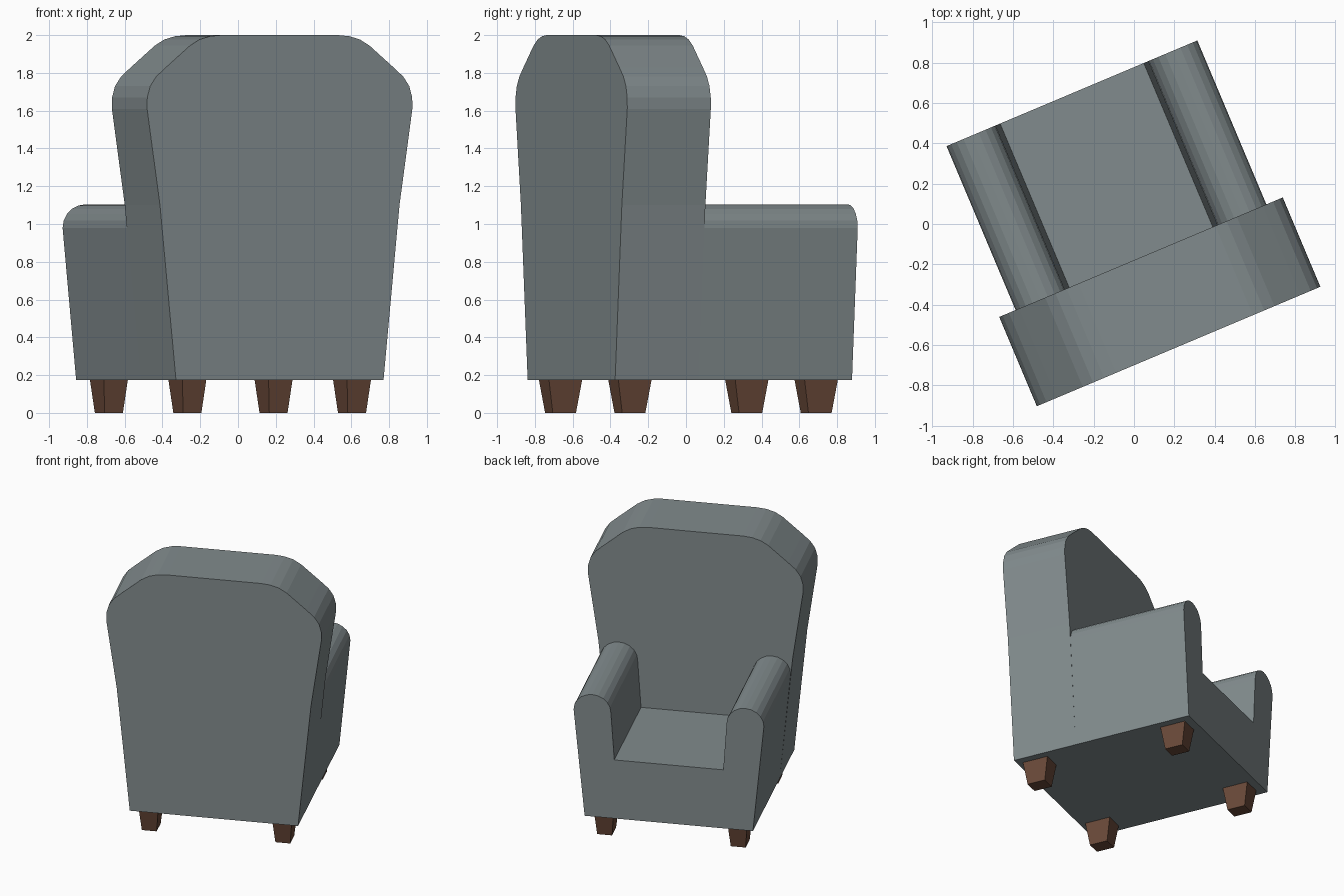
import bpy, bmesh, math

if "Cube" in bpy.data.objects:
    bpy.data.objects.remove(bpy.data.objects["Cube"])

TURN = math.radians(22.85)
ORIGIN = (-0.032 * math.cos(TURN), -0.032 * math.sin(TURN), 0)


def make_material(name, color):
    mat = bpy.data.materials.new(name)
    mat.diffuse_color = (*color, 1)
    mat.use_nodes = True
    mat.node_tree.nodes["Principled BSDF"].inputs["Base Color"].default_value = mat.diffuse_color
    return mat


fabric = make_material("fabric", (0.22, 0.258, 0.266))
wood = make_material("wood", (0.14, 0.066, 0.04))


def add_object(name, bm, mat):
    bmesh.ops.recalc_face_normals(bm, faces=bm.faces)
    mesh = bpy.data.meshes.new(name)
    bm.to_mesh(mesh)
    bm.free()
    mesh.materials.append(mat)
    obj = bpy.data.objects.new(name, mesh)
    bpy.context.collection.objects.link(obj)
    # the whole chair stands turned on the floor
    obj.location = ORIGIN
    obj.rotation_euler.z = TURN


def extrude_profile(name, points, y0, y1):
    """Extrude an (x, z) outline from y0 to y1."""
    bm = bmesh.new()
    face = bm.faces.new([bm.verts.new((x, y0, z)) for x, z in points])
    res = bmesh.ops.extrude_face_region(bm, geom=[face])
    verts = [g for g in res["geom"] if isinstance(g, bmesh.types.BMVert)]
    bmesh.ops.translate(bm, verts=verts, vec=(0, y1 - y0, 0))
    add_object(name, bm, fabric)


BASE, BACK, MID, FRONT = 0.173, -0.645, -0.165, 0.716

# Backrest: flaring sides and rounded shoulders
half = [(0.596, BASE), (0.688, 1.1), (0.762, 1.61), (0.761, 1.67),
        (0.744, 1.73), (0.71, 1.78), (0.655, 1.828), (0.515, 1.945),
        (0.46, 1.977), (0.40, 1.994), (0.335, 2.0)]
extrude_profile("backrest", half + [(-x, z) for x, z in reversed(half)], BACK, MID)

# Armrests: leaning sides with a round top
for side, label in ((-1, "left"), (1, "right")):
    outline = [(0.596, BASE)]
    for i in range(11):
        a = math.pi * i / 10
        outline.append((0.542 + 0.132 * math.cos(a), 0.98 + 0.124 * math.sin(a)))
    outline += [(0.386, 0.62), (0.36, BASE)]
    extrude_profile(label + "_armrest", [(side * x, z) for x, z in outline], MID, FRONT)

# Seat block between the arms
extrude_profile("seat", [(-0.36, BASE), (0.36, BASE), (0.386, 0.62), (-0.386, 0.62)],
                MID, FRONT)

# Tapered wooden legs
for label, y in (("back", -0.508), ("front", 0.562)):
    for side, hand in ((-1, "left"), (1, "right")):
        bm = bmesh.new()
        bmesh.ops.create_cube(bm, size=1)
        for v in bm.verts:
            top = v.co.z > 0
            w, d = (0.137, 0.19) if top else (0.105, 0.133)
            v.co = (side * 0.473 + v.co.x * w, y + v.co.y * d, BASE if top else 0)
        add_object(f"{label}_{hand}_leg", bm, wood)
